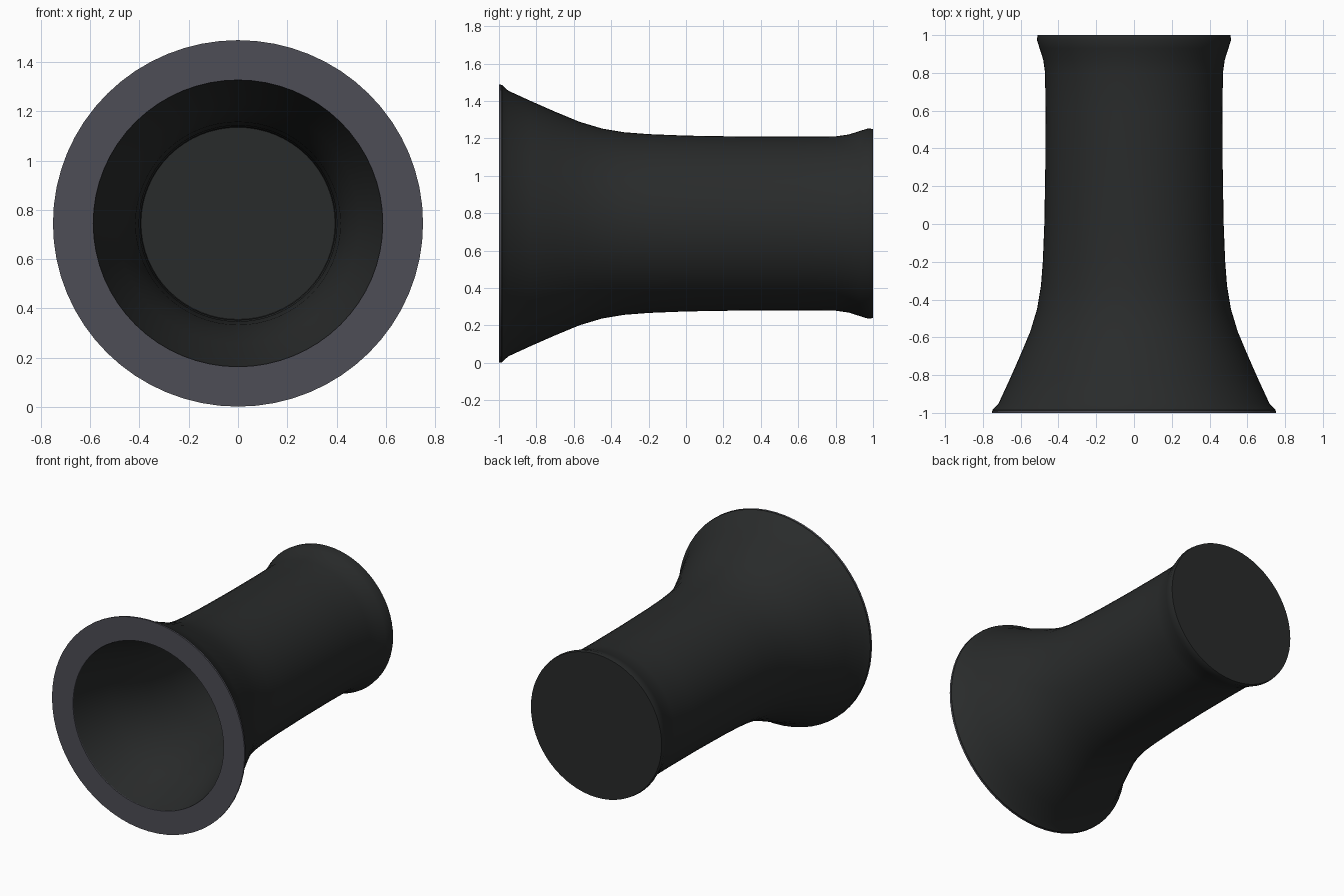
import bpy, bmesh, math

if "Cube" in bpy.data.objects:
    bpy.data.objects.remove(bpy.data.objects["Cube"])

SEGMENTS = 64
CENTRE_Z = 0.745


def material(name, rgb):
    mat = bpy.data.materials.new(name)
    mat.diffuse_color = (*rgb, 1)
    mat.use_nodes = True
    mat.node_tree.nodes["Principled BSDF"].inputs["Base Color"].default_value = mat.diffuse_color
    return mat


def lathe(name, profile, mat):
    """Revolve (y, radius) points about the horizontal y axis."""
    bm = bmesh.new()
    rings = []
    for y, r in profile:
        if r == 0:
            rings.append([bm.verts.new((0, y, CENTRE_Z))] * SEGMENTS)
            continue
        rings.append([bm.verts.new((r * 1.01 * math.cos(a), y, CENTRE_Z + r * math.sin(a)))
                      for a in (2 * math.pi * i / SEGMENTS for i in range(SEGMENTS))])
    for a, b in zip(rings, rings[1:]):
        for i in range(SEGMENTS):
            j = (i + 1) % SEGMENTS
            bm.faces.new(list(dict.fromkeys((a[i], a[j], b[j], b[i]))))
    bmesh.ops.recalc_face_normals(bm, faces=bm.faces)
    mesh = bpy.data.meshes.new(name)
    bm.to_mesh(mesh)
    bm.free()
    mesh.materials.append(mat)
    obj = bpy.data.objects.new(name, mesh)
    bpy.context.collection.objects.link(obj)
    bpy.context.view_layer.objects.active = obj
    obj.select_set(True)
    bpy.ops.object.shade_smooth_by_angle(angle=math.radians(35))
    obj.select_set(False)
    return obj


charcoal = material("charcoal", (0.022, 0.024, 0.024))
grey = material("rim_grey", (0.075, 0.075, 0.092))

# Flared tube: closed back, outer wall, front lip, bore and bore floor
outer = [(1.0, 0), (1.0, 0.505), (0.975, 0.509), (0.93, 0.495), (0.87, 0.476),
         (0.8, 0.466), (0.6, 0.464), (0.3, 0.465), (0.0, 0.47), (-0.2, 0.478),
         (-0.33, 0.488), (-0.45, 0.508), (-0.57, 0.544), (-0.7, 0.598),
         (-0.83, 0.655), (-0.95, 0.71), (-0.985, 0.742), (-0.997, 0.742)]
inner = [(-0.997, 0.583), (-0.85, 0.54), (-0.7, 0.487), (-0.57, 0.445),
         (-0.4, 0.412), (-0.2, 0.398), (0.2, 0.392), (0.7, 0.392),
         (0.88, 0.4), (0.9, 0.39), (0.9, 0)]
lathe("flared_tube", outer + inner, charcoal)

# Pale flat ring on the mouth of the flare
lathe("mouth_rim", [(-0.99, 0.582), (-1.0, 0.582), (-1.0, 0.744), (-0.99, 0.744)], grey)
